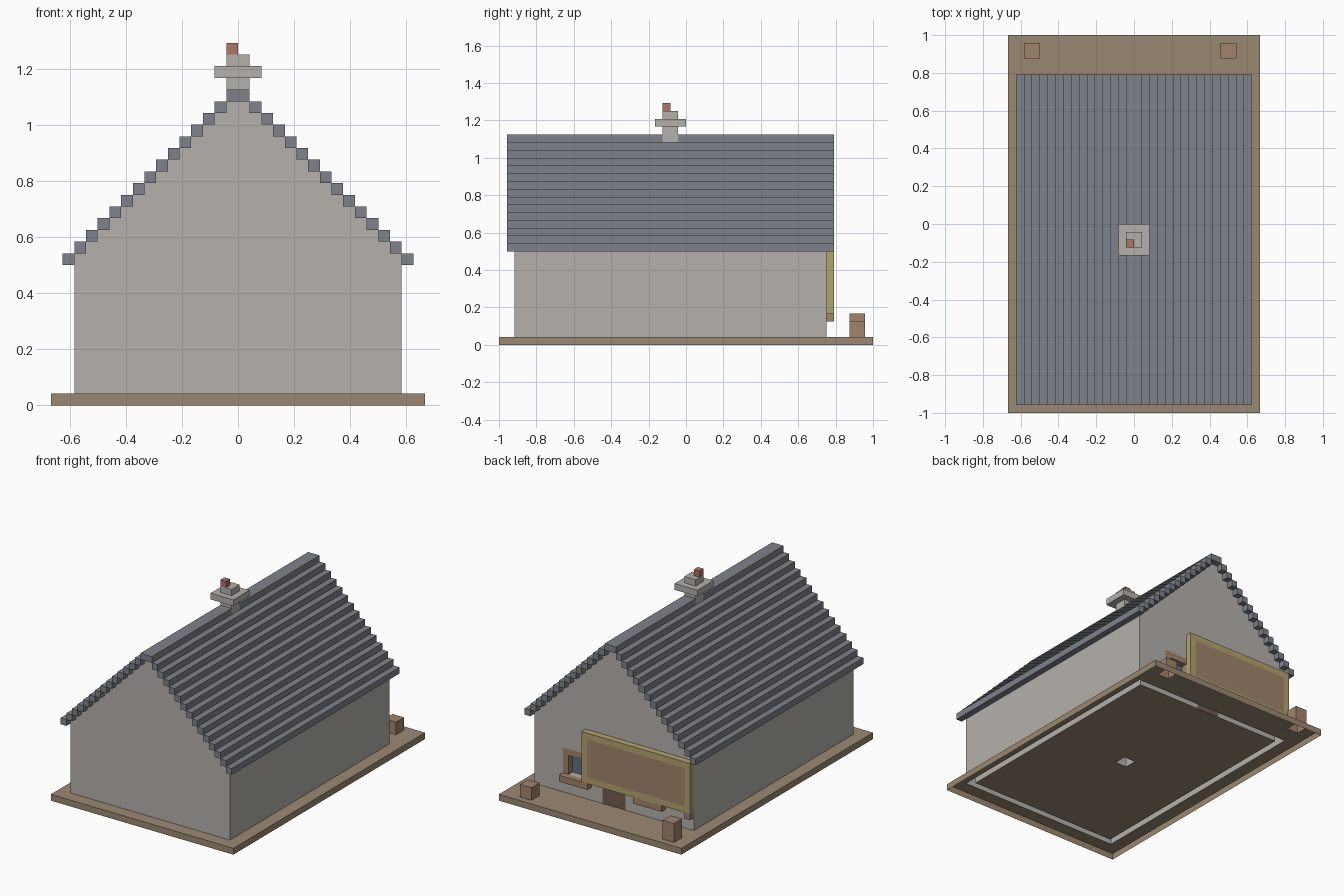
import bpy, bmesh
from mathutils import Vector

if "Cube" in bpy.data.objects:
    bpy.data.objects.remove(bpy.data.objects["Cube"])

V = 2 / 48  # one building block


def box(x0, x1, y0, y1, z0, z1):
    """Set of block cells filling a range (upper ends excluded)."""
    return {(x, y, z) for x in range(x0, x1) for y in range(y0, y1) for z in range(z0, z1)}


QUAD = [(0, 0), (1, 0), (1, 1), (0, 1)]  # corner order of a block face


def skin(name, cells, colour, solid):
    """Outward faces of the cells where they meet open air; nothing on the ground plane."""
    bm = bmesh.new()
    verts = {}

    def vert(p):
        if p not in verts:
            verts[p] = bm.verts.new(Vector(p) * V)
        return verts[p]

    for c in sorted(cells):
        for axis in range(3):
            for side in (0, 1):
                n = list(c)
                n[axis] += 1 if side else -1
                if tuple(n) in solid or n[2] < 0:
                    continue
                loop = []
                for a, b in QUAD:
                    p = list(c)
                    p[axis] += side
                    p[(axis + 1) % 3] += a
                    p[(axis + 2) % 3] += b
                    loop.append(vert(tuple(p)))
                bm.faces.new(loop if side else loop[::-1])
    bmesh.ops.dissolve_limit(bm, angle_limit=0.01, verts=bm.verts[:], edges=bm.edges[:],
                             use_dissolve_boundaries=False)
    mesh = bpy.data.meshes.new(name)
    bm.to_mesh(mesh)
    bm.free()
    obj = bpy.data.objects.new(name, mesh)
    bpy.context.collection.objects.link(obj)
    mat = bpy.data.materials.get(colour[0]) or bpy.data.materials.new(colour[0])
    mat.diffuse_color = (*colour[1], 1)
    mat.use_nodes = True
    mat.node_tree.nodes["Principled BSDF"].inputs["Base Color"].default_value = mat.diffuse_color
    mesh.materials.append(mat)


SAND = ("sand", (0.33, 0.25, 0.17))
STONE = ("stone", (0.46, 0.44, 0.41))
SLATE = ("slate", (0.21, 0.23, 0.26))
WOOD = ("wood", (0.36, 0.23, 0.15))
DARK = ("dark_wood", (0.17, 0.11, 0.08))
YELLOW = ("yellow", (0.45, 0.37, 0.16))
GLASS = ("glass", (0.12, 0.17, 0.25))
BRICK = ("brick", (0.42, 0.18, 0.13))

# Walls: hollow rectangle with stepped gable ends
walls = box(-14, 14, -22, 18, 1, 13) - box(-13, 13, -21, 17, 1, 13)
for k in range(14):
    for y in (-22, 17):
        walls |= box(-14 + k, 14 - k, y, y + 1, 12 + k, 13 + k)

# Door and windows in the back wall
door = box(-2, 2, 17, 18, 1, 7)
frames, glass, sills = set(), set(), set()
for x0 in (-9, 4):
    outer = box(x0, x0 + 5, 17, 18, 4, 8)
    walls -= outer
    frames |= outer - box(x0 + 1, x0 + 4, 17, 18, 4, 7)
    glass |= box(x0 + 1, x0 + 4, 16, 17, 4, 7)
    sills |= box(x0, x0 + 5, 18, 19, 3, 4)
walls -= door

# Stepped roof, one row of blocks per step, pierced by the chimney stack
stack = box(-1, 1, -3, -1, 1, 30)
roof = set()
for i in range(15):
    for x in (-15 + i, 14 - i):
        roof |= box(x, x + 1, -23, 19, 12 + i, 13 + i)
roof -= stack

# Sign board: yellow border round a plain panel
panel = box(-13, 4, 18, 19, 5, 11)
border = box(-14, 5, 18, 19, 4, 12) - panel

parts = [
    ("ground_slab", box(-16, 16, -24, 24, 0, 1), SAND),
    ("walls", walls, STONE),
    ("door", door, DARK),
    ("window_frames", frames, WOOD),
    ("window_panes", glass, GLASS),
    ("window_sills", sills, WOOD),
    ("roof", roof, SLATE),
    ("chimney", stack | box(-2, 2, -4, 0, 28, 29), STONE),
    ("chimney_pot", box(-1, 0, -3, -2, 30, 31), BRICK),
    ("left_crate", box(-14, -12, 21, 23, 1, 4), WOOD),
    ("right_crate", box(11, 13, 21, 23, 1, 3), WOOD),
    ("sign_border", border, YELLOW),
    ("sign_panel", panel, WOOD),
    ("sign_bracket", box(-14, -13, 18, 19, 3, 4), WOOD),
]

solid = set().union(*(cells for _, cells, _ in parts))
for name, cells, colour in parts:
    skin(name, cells, colour, solid)
